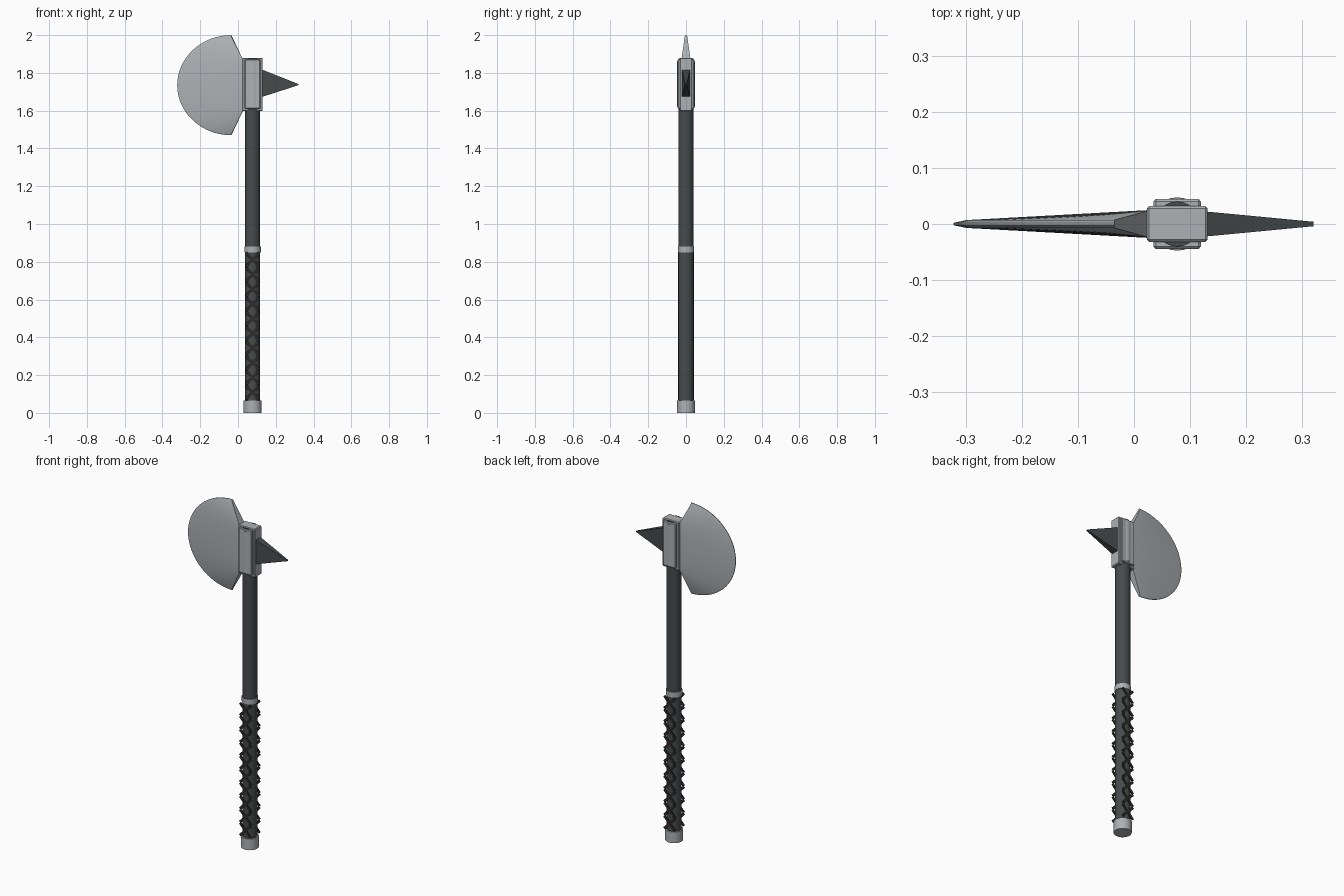
import bpy, bmesh, math
from mathutils import Matrix, Vector

if "Cube" in bpy.data.objects:
    bpy.data.objects.remove(bpy.data.objects["Cube"], do_unlink=True)

AXIS_X = 0.077   # shaft centre line
HEAD_Z = 1.735   # middle height of the axe head


def material(name, colour):
    mat = bpy.data.materials.new(name)
    mat.use_nodes = True
    mat.diffuse_color = (*colour, 1)
    bsdf = next(n for n in mat.node_tree.nodes if n.type == "BSDF_PRINCIPLED")
    bsdf.inputs["Base Color"].default_value = (*colour, 1)
    return mat


STEEL = material("pale steel", (0.42, 0.44, 0.46))
DARK = material("dark grey", (0.062, 0.07, 0.071))
LEATHER = material("dark leather", (0.028, 0.025, 0.023))


def make_object(name, bm, mat, smooth=False):
    bmesh.ops.recalc_face_normals(bm, faces=bm.faces)
    mesh = bpy.data.meshes.new(name)
    bm.to_mesh(mesh)
    bm.free()
    mesh.materials.append(mat)
    obj = bpy.data.objects.new(name, mesh)
    bpy.context.collection.objects.link(obj)
    if smooth:
        bpy.ops.object.select_all(action="DESELECT")
        obj.select_set(True)
        bpy.context.view_layer.objects.active = obj
        bpy.ops.object.shade_smooth_by_angle(angle=math.radians(35))
    return obj


def cylinder(name, radius, z0, z1, mat):
    bm = bmesh.new()
    place = Matrix.Translation((AXIS_X, 0, (z0 + z1) / 2))
    bmesh.ops.create_cone(bm, cap_ends=True, segments=24, radius1=radius,
                          radius2=radius, depth=z1 - z0, matrix=place)
    return make_object(name, bm, mat, True)


def box(name, half_x, half_y, z0, z1, mat):
    bm = bmesh.new()
    place = Matrix.Translation((AXIS_X, 0, (z0 + z1) / 2))
    size = Matrix.Diagonal((2 * half_x, 2 * half_y, z1 - z0, 1))
    bmesh.ops.create_cube(bm, size=1, matrix=place @ size)
    obj = make_object(name, bm, mat)
    bevel = obj.modifiers.new("chamfer", "BEVEL")
    bevel.width = 0.004
    bevel.segments = 1
    return obj


# Shaft with its metal fittings
cylinder("shaft", 0.0402, 0.03, 1.876, DARK)
cylinder("pommel", 0.0475, 0, 0.065, STEEL)
cylinder("grip_collar", 0.0435, 0.85, 0.88, STEEL)

# Socket block clamping the head
box("socket_core", 0.054, 0.032, 1.597, 1.88, STEEL)
box("socket_cheeks", 0.042, 0.0445, 1.61, 1.872, STEEL)
cylinder("socket_ridge", 0.0475, 1.622, 1.86, STEEL)

# Crossed straps on the front and back of the grip
bm = bmesh.new()
crosses, bottom, top = 10, 0.07, 0.85
pitch = (top - bottom) / crosses
for side in (-1, 1):
    for i in range(crosses):
        for lean in (-1, 1):
            angle = lean * math.atan2(0.074, pitch)
            place = (Matrix.Translation((AXIS_X, side * 0.0415, bottom + (i + 0.5) * pitch))
                     @ Matrix.Rotation(angle, 4, "Y")
                     @ Matrix.Diagonal((0.015, 0.004, 0.1, 1)))
            bmesh.ops.create_cube(bm, size=1, matrix=place)
make_object("grip_straps", bm, LEATHER)

# Blade: flat cheeks fanning from the neck to a bevelled crescent
bm = bmesh.new()
steps = 32


def row(rx, rz, y):
    """Half-ellipse of points from the top horn to the bottom horn."""
    points = []
    for i in range(steps + 1):
        a = math.pi * i / steps
        points.append(bm.verts.new((-0.035 - rx * math.sin(a), y, HEAD_Z + rz * math.cos(a))))
    return points


def neck(y):
    return [bm.verts.new((0.03, y, HEAD_Z + 0.128 * math.cos(math.pi * i / steps)))
            for i in range(steps + 1)]


rows = [neck(0.025), row(0.264, 0.257, 0.007), row(0.287, 0.265, 0.002),
        row(0.287, 0.265, -0.002), row(0.264, 0.257, -0.007), neck(-0.025)]
for a, b in zip(rows, rows[1:]):
    for i in range(steps):
        bm.faces.new((a[i], a[i + 1], b[i + 1], b[i]))
for end in (0, -1):
    bm.faces.new([r[end] for r in rows])
make_object("blade", bm, STEEL, True)

# Rear spike: a four-sided taper
bm = bmesh.new()
base, tip = [], []
for sy, sz in ((-1, -1), (1, -1), (1, 1), (-1, 1)):
    base.append(bm.verts.new(Vector((0.125, sy * 0.0225, HEAD_Z + 0.01 + sz * 0.073))))
    tip.append(bm.verts.new(Vector((0.32, sy * 0.004, HEAD_Z + 0.003 + sz * 0.003))))
bm.faces.new(base)
bm.faces.new(tip)
for i in range(4):
    j = (i + 1) % 4
    bm.faces.new((base[i], base[j], tip[j], tip[i]))
make_object("rear_spike", bm, DARK)
